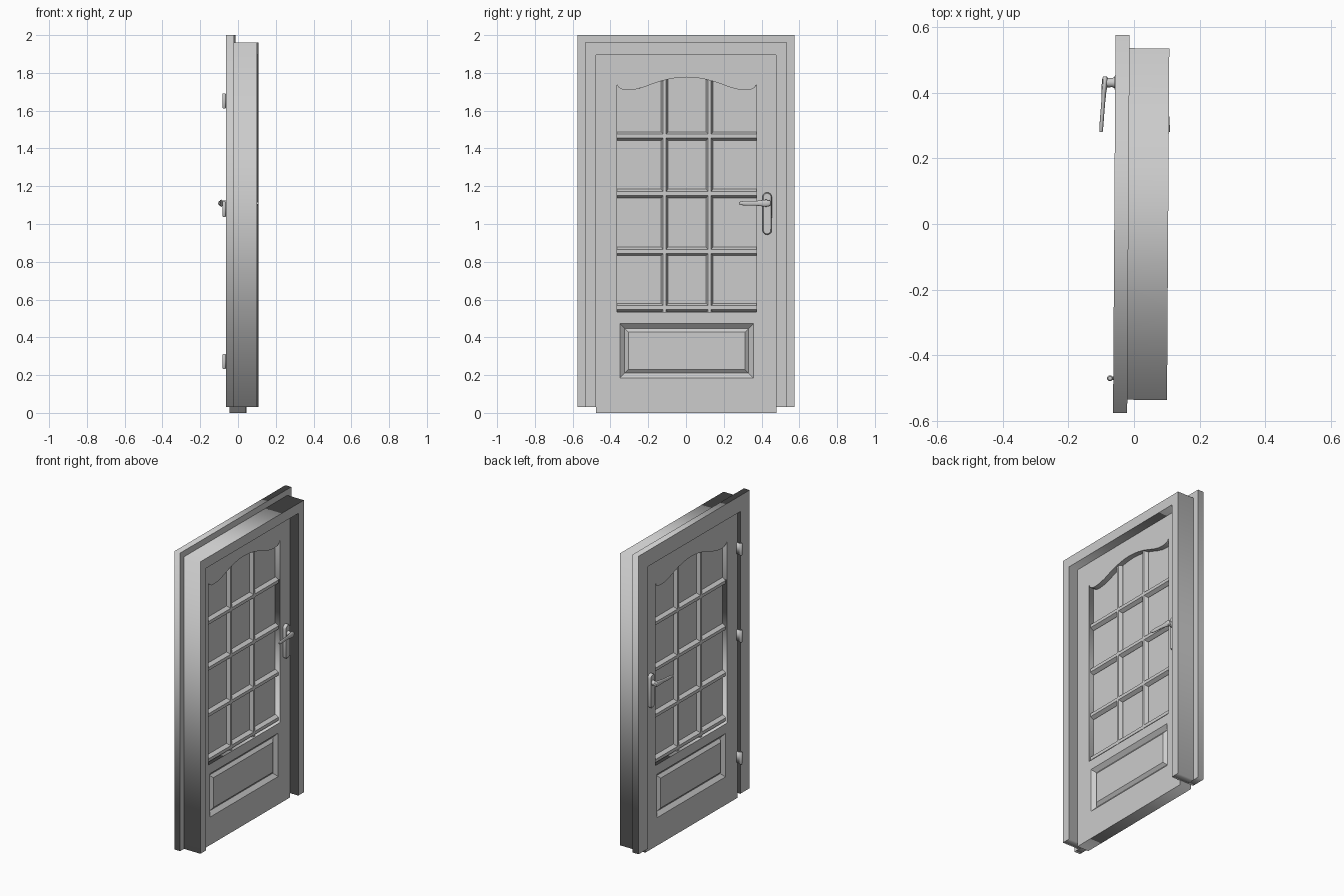
import bpy, bmesh, math
from mathutils import Matrix, Vector

if "Cube" in bpy.data.objects:
    bpy.data.objects.remove(bpy.data.objects["Cube"])

TILT = Matrix.Rotation(-0.0065, 4, 'Z')   # the whole door stands very slightly turned
# maps outline (u, v, depth) to (y, z, x)
FACE = Matrix(((0, 0, 1, 0), (1, 0, 0, 0), (0, 1, 0, 0), (0, 0, 0, 1)))


def finish(name, bm, smooth=False):
    bmesh.ops.recalc_face_normals(bm, faces=bm.faces)
    me = bpy.data.meshes.new(name)
    bm.to_mesh(me)
    bm.free()
    ob = bpy.data.objects.new(name, me)
    bpy.context.collection.objects.link(ob)
    ob.matrix_world = TILT
    if smooth:
        bpy.ops.object.select_all(action='DESELECT')
        ob.select_set(True)
        bpy.context.view_layer.objects.active = ob
        bpy.ops.object.shade_smooth_by_angle(angle=math.radians(40))
    return ob


def loft(name, rings, smooth=False):
    """Skin a list of equal-length point rings and cap both ends."""
    bm = bmesh.new()
    rows = [[bm.verts.new(p) for p in r] for r in rings]
    n = len(rows[0])
    for a, b in zip(rows, rows[1:]):
        for i in range(n):
            bm.faces.new((a[i], a[(i + 1) % n], b[(i + 1) % n], b[i]))
    bm.faces.new(rows[0])
    bm.faces.new(rows[-1])
    return finish(name, bm, smooth)


def slab(name, x0, x1, *outlines):
    """Filled y-z outline with holes, extruded from x0 to x1."""
    cu = bpy.data.curves.new(name + "_outline", 'CURVE')
    cu.dimensions = '2D'
    cu.fill_mode = 'BOTH'
    cu.extrude = (x1 - x0) / 2
    for pts in outlines:
        sp = cu.splines.new('POLY')
        sp.points.add(len(pts) - 1)
        for p, (u, v) in zip(sp.points, pts):
            p.co = (u, v, 0, 1)
        sp.use_cyclic_u = True
    tmp = bpy.data.objects.new(name + "_outline", cu)
    bpy.context.collection.objects.link(tmp)
    bpy.context.view_layer.update()
    me = bpy.data.meshes.new_from_object(tmp.evaluated_get(bpy.context.evaluated_depsgraph_get()))
    bpy.data.objects.remove(tmp)
    bm = bmesh.new()
    bm.from_mesh(me)
    bpy.data.meshes.remove(me)
    bmesh.ops.remove_doubles(bm, verts=bm.verts, dist=1e-5)
    bm.transform(Matrix.Translation(((x0 + x1) / 2, 0, 0)) @ FACE)
    return finish(name, bm)


def rect(y0, y1, z0, z1):
    return [(y0, z0), (y1, z0), (y1, z1), (y0, z1)]


def arch_frame(out, top, inner, inner_top, base=0.03):
    return [(-out, base), (-inner, base), (-inner, inner_top), (inner, inner_top),
            (inner, base), (out, base), (out, top), (-out, top)]


# surrounding frame
slab("architrave", -0.06, -0.017, arch_frame(0.575, 2.0, 0.477, 1.895))
slab("jamb", -0.017, 0.104, arch_frame(0.535, 1.96, 0.477, 1.895))

# door leaf with a wavy-topped window opening and a panel opening
D = 0.042
half = [(0.37, 1.74), (0.36, 1.722), (0.34, 1.712), (0.31, 1.709), (0.27, 1.713),
        (0.225, 1.725), (0.18, 1.742), (0.135, 1.757), (0.09, 1.768), (0.045, 1.775)]
wave = half + [(0, 1.777)] + [(-y, z) for y, z in reversed(half)]
window = [(y + 0.004, z) for y, z in [(-0.37, 0.535), (0.37, 0.535)] + wave]
PY0, PY1, PZ0, PZ1 = -0.35, 0.357, 0.185, 0.472
slab("door_leaf", -D, D, rect(-0.475, 0.48, 0, 1.897), window, rect(PY0, PY1, PZ0, PZ1))
slab("glass", -0.008, 0.008, rect(-0.4, 0.4, 0.51, 1.8))

# raised lower panel: bevel in to a groove, then up to the field
rings = []
for inset, x in [(0.045, -0.036), (0.025, -0.02), (0, -D), (0, D), (0.025, 0.02), (0.045, 0.036)]:
    rings.append([(x, y, z) for y, z in
                  rect(PY0 + inset, PY1 - inset, PZ0 + inset, PZ1 - inset)])
loft("lower_panel", rings)

# glazing bars with chamfered section
def bar_section(w):
    return [(-0.012, -w), (0.012, -w), (0.032, -w * 0.45), (0.032, w * 0.45),
            (0.012, w), (-0.012, w), (-0.032, w * 0.45), (-0.032, -w * 0.45)]

for i, y in enumerate((-0.113, 0.125)):
    loft(f"upright_bar_{i}", [[(x, y + d, z) for x, d in bar_section(0.018)] for z in (0.53, 1.775)])
for i, z in enumerate((0.557, 0.855, 1.161, 1.465)):
    loft(f"cross_bar_{i}", [[(x, y, z + d) for x, d in bar_section(0.023)] for y in (-0.375, 0.382)])

# hinges: knuckle and leaf on the -x face
for i, z in enumerate((0.272, 1.078, 1.652)):
    ang = [k * math.tau / 16 for k in range(16)]
    loft(f"hinge_knuckle_{i}",
         [[(-0.07 + r * math.cos(a), -0.47 + r * math.sin(a), z + h) for a in ang]
          for h, r in ((-0.04, 0.006), (-0.036, 0.009), (0.036, 0.009), (0.04, 0.006))], True)
    slab(f"hinge_leaf_{i}", -0.065, -0.04, rect(-0.475, -0.464, z - 0.036, z + 0.036))

# handles on both faces
HY, HZ = 0.43, 1.11
for side, s in (("outer", -1), ("inner", 1)):
    ang = [k * math.tau / 20 for k in range(20)]
    # rounded back plate
    def plate(x, r):
        return [(s * x, HY + r * math.cos(a),
                 1.055 + r * math.sin(a) + (0.087 if math.sin(a) >= 0 else -0.087)) for a in ang]
    loft(f"{side}_handle_plate", [plate(0.04, 0.025), plate(0.056, 0.025), plate(0.062, 0.02)], True)
    # neck
    loft(f"{side}_handle_neck",
         [[(s * x, HY + r * math.cos(a), HZ + r * math.sin(a)) for a in ang]
          for x, r in ((0.06, 0.018), (0.068, 0.014), (0.098, 0.015))], True)
    # lever: y, centre x, half thickness, half height
    path = [(0.448, 0.091, 0.006, 0.010), (0.44, 0.091, 0.009, 0.017), (0.425, 0.092, 0.009, 0.019),
            (0.40, 0.094, 0.007, 0.016), (0.37, 0.096, 0.006, 0.012), (0.33, 0.099, 0.006, 0.013),
            (0.30, 0.101, 0.006, 0.011), (0.28, 0.102, 0.005, 0.006)]
    loft(f"{side}_handle_lever",
         [[(s * (cx + hx * math.cos(a)), y, HZ + hz * math.sin(a)) for a in ang]
          for y, cx, hx, hz in path], True)
